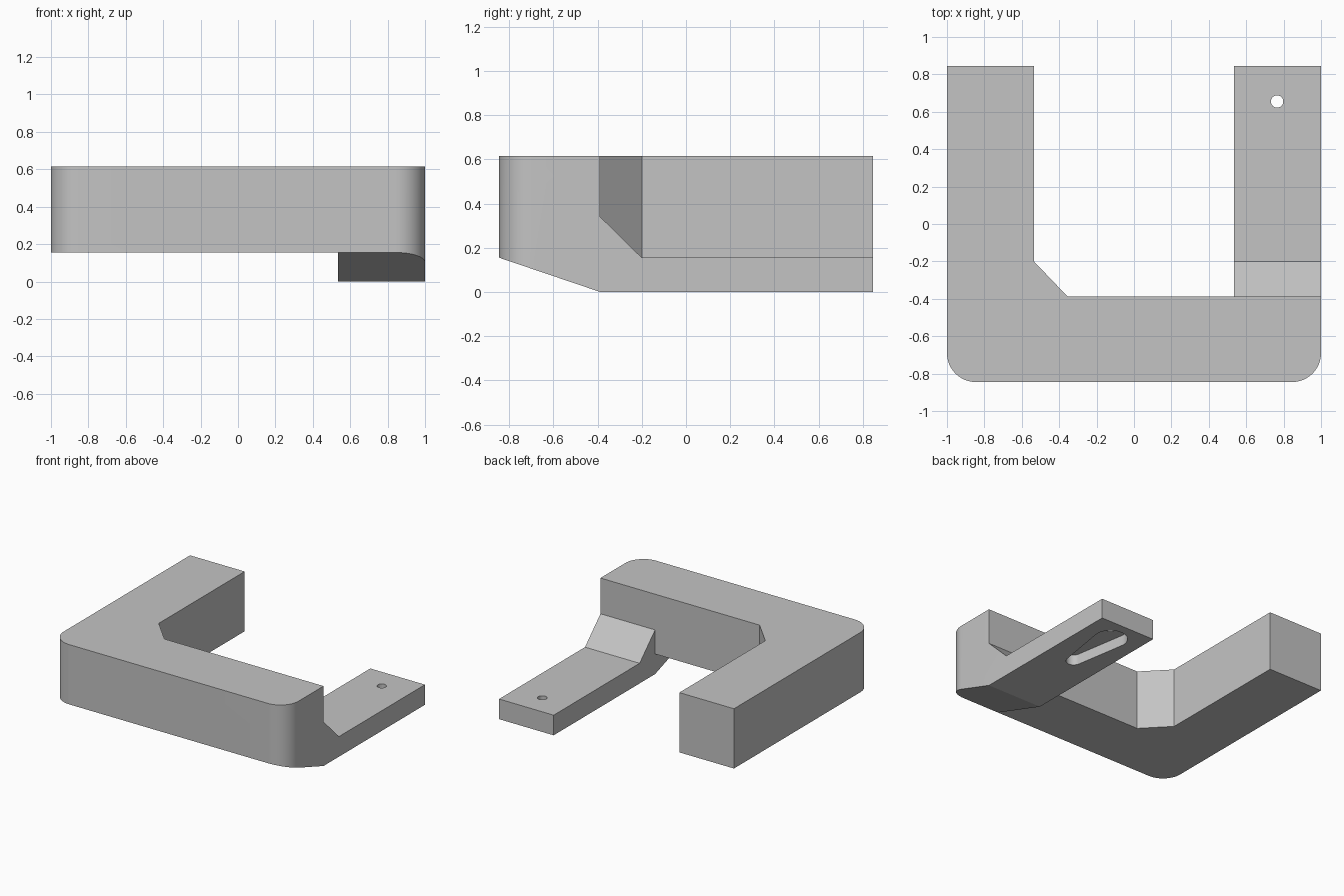
import bpy, bmesh, math
from mathutils import Vector

cube = bpy.data.objects.get("Cube")
if cube:
    bpy.data.objects.remove(cube, do_unlink=True)

FRONT, BACK, INNER = -0.845, 0.845, -0.388   # y of the outer and inner edges
LEG, STEP, TOP = 0.535, 0.155, 0.615         # inner leg x, arm thickness, height
RADIUS = 0.155

grey = bpy.data.materials.new("plain grey")
grey.use_nodes = True
colour = (0.55, 0.55, 0.55, 1)
grey.diffuse_color = colour
grey.node_tree.nodes["Principled BSDF"].inputs["Base Color"].default_value = colour


def prism(name, points, low, high, axis="z"):
    """Extrude a closed profile along z, or a (y, z) profile along x."""
    bm = bmesh.new()
    place = (lambda a, b: (a, b, low)) if axis == "z" else (lambda a, b: (low, a, b))
    face = bm.faces.new([bm.verts.new(place(a, b)) for a, b in points])
    new = bmesh.ops.extrude_face_region(bm, geom=[face])["geom"]
    shift = Vector((0, 0, high - low) if axis == "z" else (high - low, 0, 0))
    bmesh.ops.translate(bm, vec=shift, verts=[v for v in new if isinstance(v, bmesh.types.BMVert)])
    bmesh.ops.recalc_face_normals(bm, faces=bm.faces[:])
    mesh = bpy.data.meshes.new(name)
    bm.to_mesh(mesh)
    bm.free()
    mesh.materials.append(grey)
    obj = bpy.data.objects.new(name, mesh)
    bpy.context.collection.objects.link(obj)
    return obj


def arc(cx, cy, r, start, end, steps):
    angles = [math.radians(start + (end - start) * i / steps) for i in range(steps + 1)]
    return [(cx + r * math.cos(a), cy + r * math.sin(a)) for a in angles]


def cut(target, cutter):
    cutter.hide_render = True
    mod = target.modifiers.new("cut", "BOOLEAN")
    mod.operation, mod.solver, mod.object = "DIFFERENCE", "EXACT", cutter
    bpy.context.view_layer.objects.active = target
    bpy.ops.object.modifier_apply(modifier=mod.name)
    bpy.data.objects.remove(cutter, do_unlink=True)


# U-shaped plan with rounded front corners and one chamfered inner corner
plan = arc(-1 + RADIUS, FRONT + RADIUS, RADIUS, 180, 270, 16)
plan += arc(1 - RADIUS, FRONT + RADIUS, RADIUS, 270, 360, 16)
plan += [(1, BACK), (LEG, BACK), (LEG, INNER), (-0.355, INNER),
         (-LEG, -0.2), (-LEG, BACK), (-1, BACK)]
bracket = prism("bracket", plan, 0, TOP)

# Raised underside of the crossbar and the long leg
cut(bracket, prism("underside_cutter", [(-2, -2), (LEG, -2), (LEG, 2), (-2, 2)], -1, STEP))

# Sloping front underside of the low arm
slope = STEP / (INNER - FRONT)
cut(bracket, prism("slope_cutter", [(FRONT - 0.1, STEP + 0.1 * slope), (INNER + 0.1, -0.1 * slope),
                                    (FRONT - 0.1, -0.1 * slope)], 0.5, 1.1, "x"))

# Space above the low arm, leaving a sloping web at the crossbar
cut(bracket, prism("arm_cutter", [(INNER, 1), (INNER, 0.34), (-0.2, STEP), (1, STEP), (1, 1)],
                   0.5, 1.1, "x"))

# Tapered recess under the arm and a small hole through it
HOLE_X, HOLE_Y, WIDE, NARROW, LENGTH = 0.765, 0.655, 0.12, 0.055, 0.4
lean = math.degrees(math.asin((WIDE - NARROW) / LENGTH))
recess = arc(HOLE_X, HOLE_Y, WIDE, -lean, 180 + lean, 24)
recess += arc(HOLE_X, HOLE_Y - LENGTH, NARROW, 180 + lean, 360 - lean, 16)
cut(bracket, prism("recess_cutter", recess, -0.1, 0.08))
cut(bracket, prism("hole_cutter", arc(HOLE_X, HOLE_Y, 0.033, 0, 345, 23), -0.1, 0.3))

# Smooth rounds with sharp edges kept
bpy.ops.object.select_all(action="DESELECT")
bracket.select_set(True)
bpy.context.view_layer.objects.active = bracket
bpy.ops.object.shade_smooth_by_angle(angle=math.radians(15))
